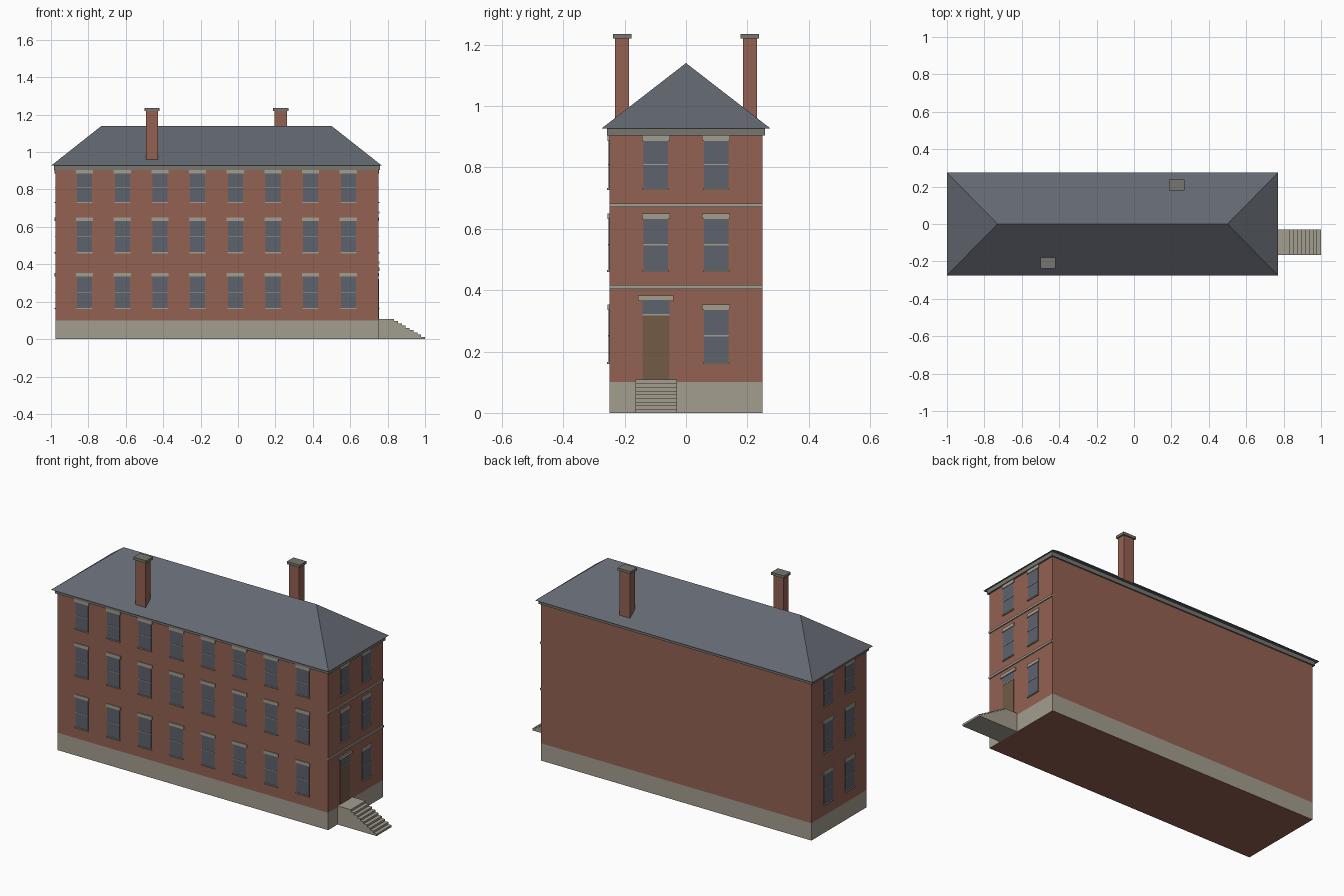
import bpy
import bmesh
from mathutils import Vector

cube = bpy.data.objects.get("Cube")
if cube:
    bpy.data.objects.remove(cube, do_unlink=True)


def material(name, rgb):
    mat = bpy.data.materials.new(name)
    mat.use_nodes = True
    mat.diffuse_color = (*rgb, 1)
    bsdf = next(n for n in mat.node_tree.nodes if n.type == "BSDF_PRINCIPLED")
    bsdf.inputs["Base Color"].default_value = (*rgb, 1)
    bsdf.inputs["Roughness"].default_value = 0.9
    return mat


BRICK = material("red brick", (0.29, 0.12, 0.085))
STONE = material("pale stone", (0.37, 0.34, 0.275))
TRIM = material("grey trim", (0.19, 0.18, 0.16))
SLATE = material("slate", (0.125, 0.137, 0.162))
GLASS = material("window glass", (0.11, 0.122, 0.15))
WOOD = material("brown door", (0.17, 0.105, 0.062))

# Main dimensions of the block
LEFT, RIGHT, SIDE = -0.975, 0.75, 0.25
BASE, EAVES, RIDGE = 0.1, 0.93, 1.14


def finish(name, bm, mats):
    bmesh.ops.recalc_face_normals(bm, faces=bm.faces)
    mesh = bpy.data.meshes.new(name)
    bm.to_mesh(mesh)
    bm.free()
    for mat in mats:
        mesh.materials.append(mat)
    obj = bpy.data.objects.new(name, mesh)
    bpy.context.collection.objects.link(obj)
    return obj


def add_box(bm, a, b, slot=0):
    a, b = Vector(a), Vector(b)
    verts = bmesh.ops.create_cube(bm, size=1)["verts"]
    for v in verts:
        for i in range(3):
            v.co[i] = (a[i] + b[i]) / 2 + v.co[i] * abs(b[i] - a[i])
    for f in {f for v in verts for f in v.link_faces}:
        f.material_index = slot


def box(name, a, b, mat):
    bm = bmesh.new()
    add_box(bm, a, b)
    return finish(name, bm, [mat])


# Each facade maps (along, outward, up) to world space
FACADES = {
    "front": lambda u, d, z: (u, -SIDE - d, z),
    "entrance": lambda u, d, z: (RIGHT + d, u, z),
    "far_end": lambda u, d, z: (LEFT - d, u, z),
}


def plates(name, facade, parts, mats):
    """Join plates given as (centre, half width, bottom, top, depth, slot)."""
    to_world = FACADES[facade]
    bm = bmesh.new()
    for u, half, low, high, depth, slot in parts:
        add_box(bm, to_world(u - half, -0.005, low),
                to_world(u + half, depth, high), slot)
    return finish(name, bm, mats)


def window(facade, number, u, sill, head, lintel_top):
    mid = (sill + head) / 2
    plates(f"{facade}_window_{number}", facade, [
        (u, 0.04, sill, head, 0.002, 0),
        (u, 0.04, mid - 0.002, mid + 0.002, 0.004, 1),
        (u, 0.043, sill - 0.006, sill, 0.007, 1),
        (u, 0.046, head, lintel_top, 0.005, 1),
    ], [GLASS, STONE])


# Walls with a stone foundation band
bm = bmesh.new()
add_box(bm, (LEFT, -SIDE, 0), (RIGHT, SIDE, EAVES - 0.01))
bmesh.ops.bisect_plane(bm, geom=bm.verts[:] + bm.edges[:] + bm.faces[:],
                       plane_co=(0, 0, BASE), plane_no=(0, 0, 1))
for face in bm.faces:
    if 0.01 < face.calc_center_median().z < BASE:
        face.material_index = 1
finish("walls", bm, [BRICK, STONE])

# Cornice and hipped roof
box("cornice", (LEFT - 0.01, -SIDE - 0.008, 0.904),
    (RIGHT + 0.01, SIDE + 0.008, EAVES - 0.002), TRIM)
bm = bmesh.new()
x0, x1, y = -1.0, 0.77, 0.275
eave = [bm.verts.new((px, py, EAVES - 0.003))
        for px, py in ((x0, -y), (x1, -y), (x1, y), (x0, y))]
west, east = (bm.verts.new((px, 0, RIDGE)) for px in (-0.73, 0.5))
a, b, c, d = eave
for loop in ((a, b, east, west), (b, c, east), (c, d, west, east),
             (d, a, west), (d, c, b, a)):
    bm.faces.new(loop)
finish("hipped_roof", bm, [SLATE])

# Chimneys with caps
for name, cx, cy in (("front", -0.46, -0.208), ("back", 0.228, 0.208)):
    box(f"{name}_chimney", (cx - 0.033, cy - 0.023, 0.94),
        (cx + 0.033, cy + 0.023, 1.222), BRICK)
    box(f"{name}_chimney_cap", (cx - 0.041, cy - 0.03, 1.22),
        (cx + 0.041, cy + 0.03, 1.235), TRIM)

# Windows: sill, head and lintel top of each storey
STOREYS = [(0.166, 0.336, 0.354), (0.465, 0.631, 0.65), (0.733, 0.886, 0.904)]
for floor, heights in enumerate(STOREYS):
    for col in range(8):
        window("front", floor * 8 + col + 1, -0.82 + col * 0.2014, *heights)
    for col, u in enumerate((-0.098, 0.098)):
        window("far_end", floor * 2 + col + 1, u, *heights)
        if floor or col:
            window("entrance", floor * 2 + col + 1, u, *heights)

# String courses on the entrance end
for name, low in (("lower", 0.404), ("upper", 0.671)):
    plates(f"{name}_string_course", "entrance",
           [(0, SIDE, low, low + 0.012, 0.006, 0)], [STONE])

# Door with transom light and lintel
plates("front_door", "entrance", [
    (-0.098, 0.044, BASE, 0.32, 0.003, 0),
    (-0.098, 0.044, 0.32, 0.364, 0.002, 1),
    (-0.098, 0.044, 0.318, 0.322, 0.004, 2),
    (-0.098, 0.058, 0.364, 0.382, 0.007, 2),
], [WOOD, GLASS, STONE])

# Entrance steps, extruded from a stair profile
COUNT, TOP, LANDING = 8, 0.108, 0.835
run, rise = (1.0 - LANDING) / COUNT, TOP / (COUNT + 1)
profile = [(RIGHT, 0), (RIGHT, TOP), (LANDING, TOP)]
for i in range(1, COUNT + 1):
    px, pz = LANDING + run * (i - 1), TOP - rise * i
    profile += [(px, pz), (px + run, pz)]
profile.append((1.0, 0))
bm = bmesh.new()
face = bm.faces.new([bm.verts.new((px, -0.165, pz)) for px, pz in profile])
extruded = bmesh.ops.extrude_face_region(bm, geom=[face])["geom"]
bmesh.ops.translate(bm, vec=(0, 0.135, 0),
                    verts=[v for v in extruded if isinstance(v, bmesh.types.BMVert)])
finish("entrance_steps", bm, [STONE])
